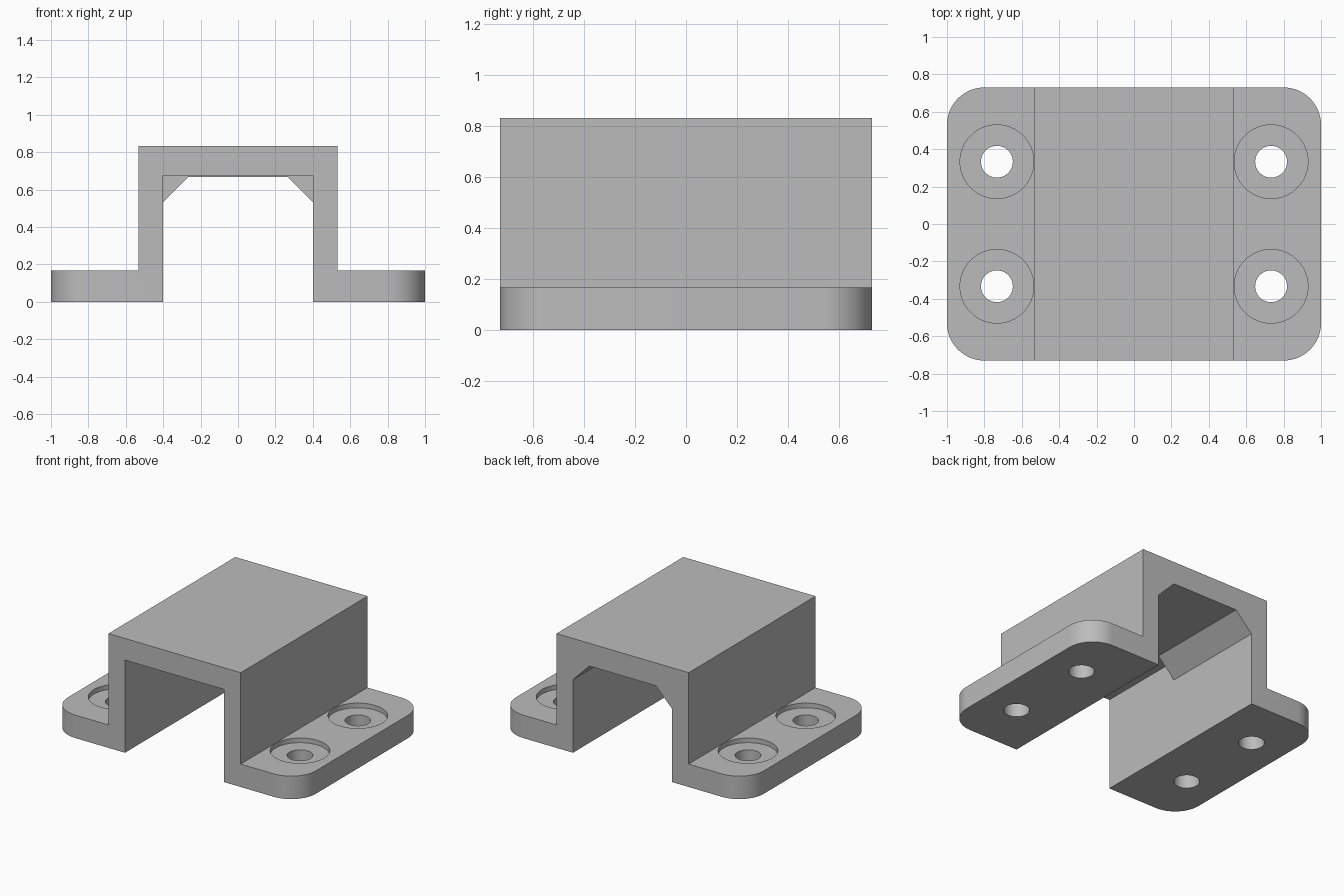
import bpy
import bmesh
import math

if "Cube" in bpy.data.objects:
    bpy.data.objects.remove(bpy.data.objects["Cube"], do_unlink=True)

HALF_DEPTH = 0.73
ROOF = 0.667
INNER = 0.40

# Single grey plastic
grey = bpy.data.materials.new("grey_plastic")
grey.use_nodes = True
colour = (0.5, 0.5, 0.5, 1)
grey.diffuse_color = colour
grey.node_tree.nodes["Principled BSDF"].inputs["Base Color"].default_value = colour


def finish(name, bm):
    bmesh.ops.recalc_face_normals(bm, faces=bm.faces[:])
    mesh = bpy.data.meshes.new(name)
    bm.to_mesh(mesh)
    bm.free()
    mesh.materials.append(grey)
    obj = bpy.data.objects.new(name, mesh)
    bpy.context.collection.objects.link(obj)
    return obj


def extrude_profile(half, y0, y1):
    """Mirror a right-hand x,z profile and extrude it along y."""
    points = half + [(-x, z) for x, z in reversed(half)]
    bm = bmesh.new()
    face = bm.faces.new([bm.verts.new((x, y0, z)) for x, z in points])
    moved = bmesh.ops.extrude_face_region(bm, geom=[face])["geom"]
    verts = [v for v in moved if isinstance(v, bmesh.types.BMVert)]
    bmesh.ops.translate(bm, vec=(0, y1 - y0, 0), verts=verts)
    return bm


def cylinder(name, radius, x, y, z0, z1):
    bm = bmesh.new()
    bmesh.ops.create_cone(bm, cap_ends=True, segments=64, radius1=radius,
                          radius2=radius, depth=z1 - z0)
    bmesh.ops.translate(bm, vec=(x, y, (z0 + z1) / 2), verts=bm.verts[:])
    return finish(name, bm)


def cut(target, cutter):
    """Subtract the cutter, then discard it."""
    bpy.context.view_layer.objects.active = target
    mod = target.modifiers.new("cut", "BOOLEAN")
    mod.operation = "DIFFERENCE"
    mod.solver = "EXACT"
    mod.object = cutter
    bpy.ops.object.modifier_apply(modifier=mod.name)
    bpy.data.objects.remove(cutter, do_unlink=True)


# Hat-shaped body with rounded flange corners
bm = extrude_profile([(1, 0), (1, 0.167), (0.533, 0.167), (0.533, 0.833)],
                     -HALF_DEPTH, HALF_DEPTH)
corners = [e for e in bm.edges
           if all(abs(v.co.x) > 0.99 for v in e.verts)
           and abs(e.verts[0].co.z - e.verts[1].co.z) > 0.1]
bmesh.ops.bevel(bm, geom=corners, offset=0.2, segments=16, profile=0.5,
                affect="EDGES")
bracket = finish("mounting_bracket", bm)

# Channel with chamfered upper corners, squared off in the front part
cut(bracket, finish("rear_channel_cutter", extrude_profile(
    [(INNER, -0.1), (INNER, 0.533), (0.267, ROOF)], -1, 1)))
cut(bracket, finish("front_channel_cutter", extrude_profile(
    [(INNER, -0.1), (INNER, 0.675)], -1, -0.067)))

# Counterbored screw holes
for sx in (-1, 1):
    for sy in (-1, 1):
        x, y = sx * 0.733, sy * 0.333
        cut(bracket, cylinder("recess_cutter", 0.197, x, y, 0.133, 0.3))
        cut(bracket, cylinder("hole_cutter", 0.085, x, y, -0.1, 0.3))

# Smooth curved walls, crisp edges
bpy.ops.object.select_all(action="DESELECT")
bracket.select_set(True)
bpy.context.view_layer.objects.active = bracket
bpy.ops.object.shade_smooth_by_angle(angle=math.radians(30))
